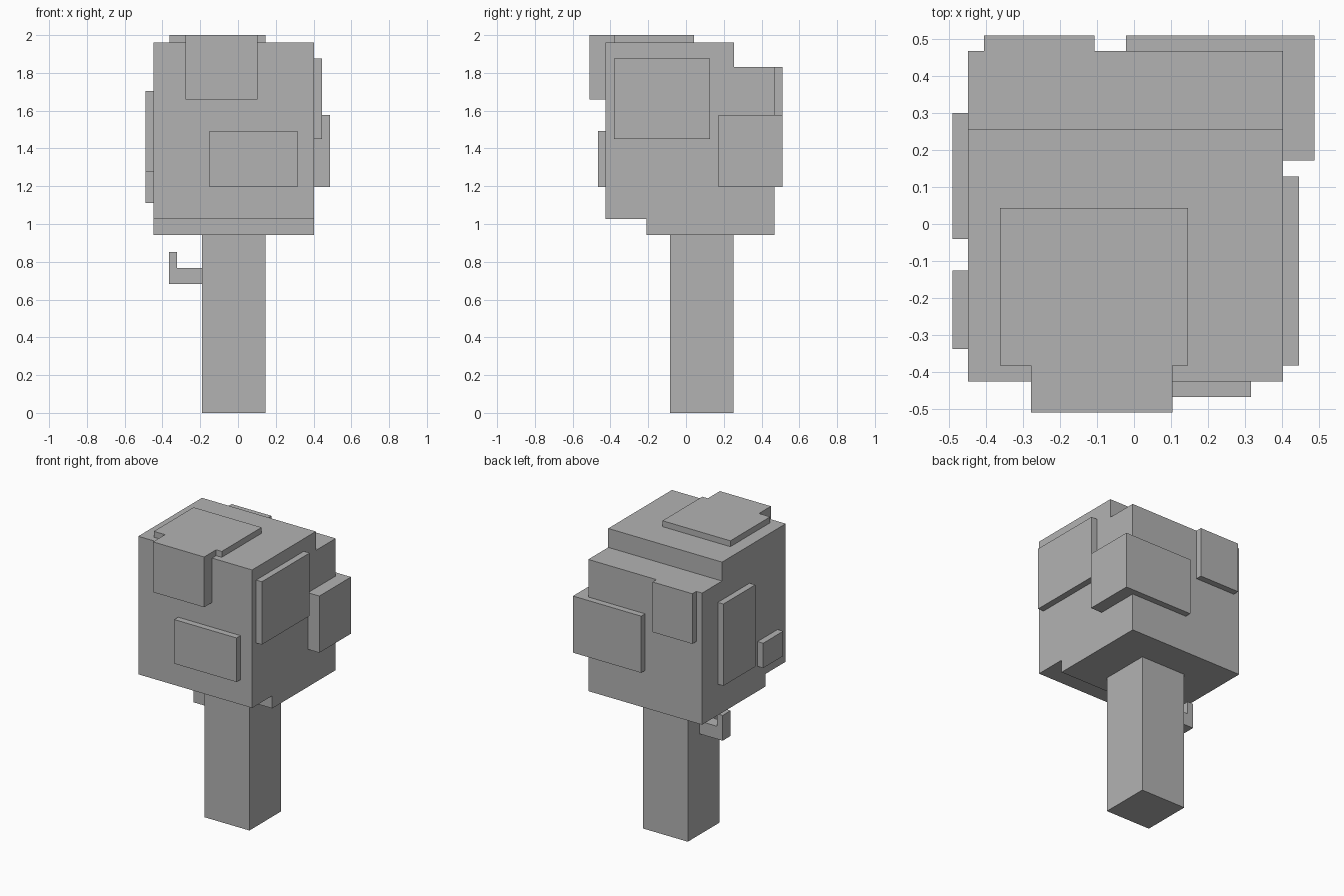
import bpy

cube = bpy.data.objects.get("Cube")
if cube:
    bpy.data.objects.remove(cube, do_unlink=True)

# One plain grey for the whole tree
GREY = (0.45, 0.45, 0.45, 1.0)
grey = bpy.data.materials.new("plain_grey")
grey.use_nodes = True
grey.diffuse_color = GREY
grey.node_tree.nodes["Principled BSDF"].inputs["Base Color"].default_value = GREY


def prism(name, profile, axis, start, end):
    """Extrude a 2D profile along x (profile is y,z) or y (profile is x,z)."""
    def place(p, d):
        return (d, p[0], p[1]) if axis == "x" else (p[0], d, p[1])
    n = len(profile)
    verts = [place(p, d) for d in (start, end) for p in profile]
    faces = [list(range(n))[::-1], list(range(n, 2 * n))]
    faces += [[i, (i + 1) % n, (i + 1) % n + n, i + n] for i in range(n)]
    if axis == "y":
        faces = [f[::-1] for f in faces]
    mesh = bpy.data.meshes.new(name)
    mesh.from_pydata(verts, [], faces)
    mesh.materials.append(grey)
    obj = bpy.data.objects.new(name, mesh)
    bpy.context.collection.objects.link(obj)
    return obj


def box(name, x, y, z):
    rect = [(y[0], z[0]), (y[1], z[0]), (y[1], z[1]), (y[0], z[1])]
    return prism(name, rect, "x", *x)


# Crown limits
LEFT, RIGHT, FRONT, BACK = 0.403, -0.448, -0.425, 0.468
BOTTOM, TOP, STEP = 0.942, 1.96, 1.832

# Trunk
box("trunk", (-0.19, 0.145), (-0.085, 0.252), (0, BOTTOM))

# Bent side branch
prism("branch", [(-0.19, 0.682), (-0.19, 0.768), (-0.322, 0.768), (-0.322, 0.853),
                 (-0.364, 0.853), (-0.364, 0.682)][::-1], "y", 0.043, 0.128)

# Crown with a step at the upper back and one at the lower front
prism("crown", [(FRONT, 1.027), (-0.21, 1.027), (-0.21, BOTTOM), (BACK, BOTTOM),
                (BACK, STEP), (0.255, STEP), (0.255, TOP), (FRONT, TOP)],
      "x", RIGHT, LEFT)

# Top leaf plate and the lip that folds over the front edge
box("top_leaf_plate", (-0.362, 0.146), (-0.382, 0.043), (TOP, 2.0))
prism("top_leaf_lip", [(-0.51, 1.66), (FRONT, 1.66), (FRONT, TOP), (-0.382, TOP),
                       (-0.382, 2.0), (-0.51, 2.0)], "x", -0.278, 0.104)

# Leaf clumps on the sides
box("front_leaf_plate", (-0.15, 0.316), (-0.467, FRONT), (1.195, 1.493))
box("left_leaf_plate", (LEFT, 0.446), (-0.382, 0.128), (1.45, 1.875))
box("back_left_leaf_block", (-0.022, 0.488), (0.172, 0.51), (1.195, 1.578))
box("back_leaf_plate", (-0.405, -0.107), (BACK, 0.51), (1.493, STEP))
box("right_large_leaf_plate", (-0.49, RIGHT), (-0.04, 0.3), (1.152, 1.705))
box("right_small_leaf_plate", (-0.49, RIGHT), (-0.338, -0.125), (1.11, 1.278))
